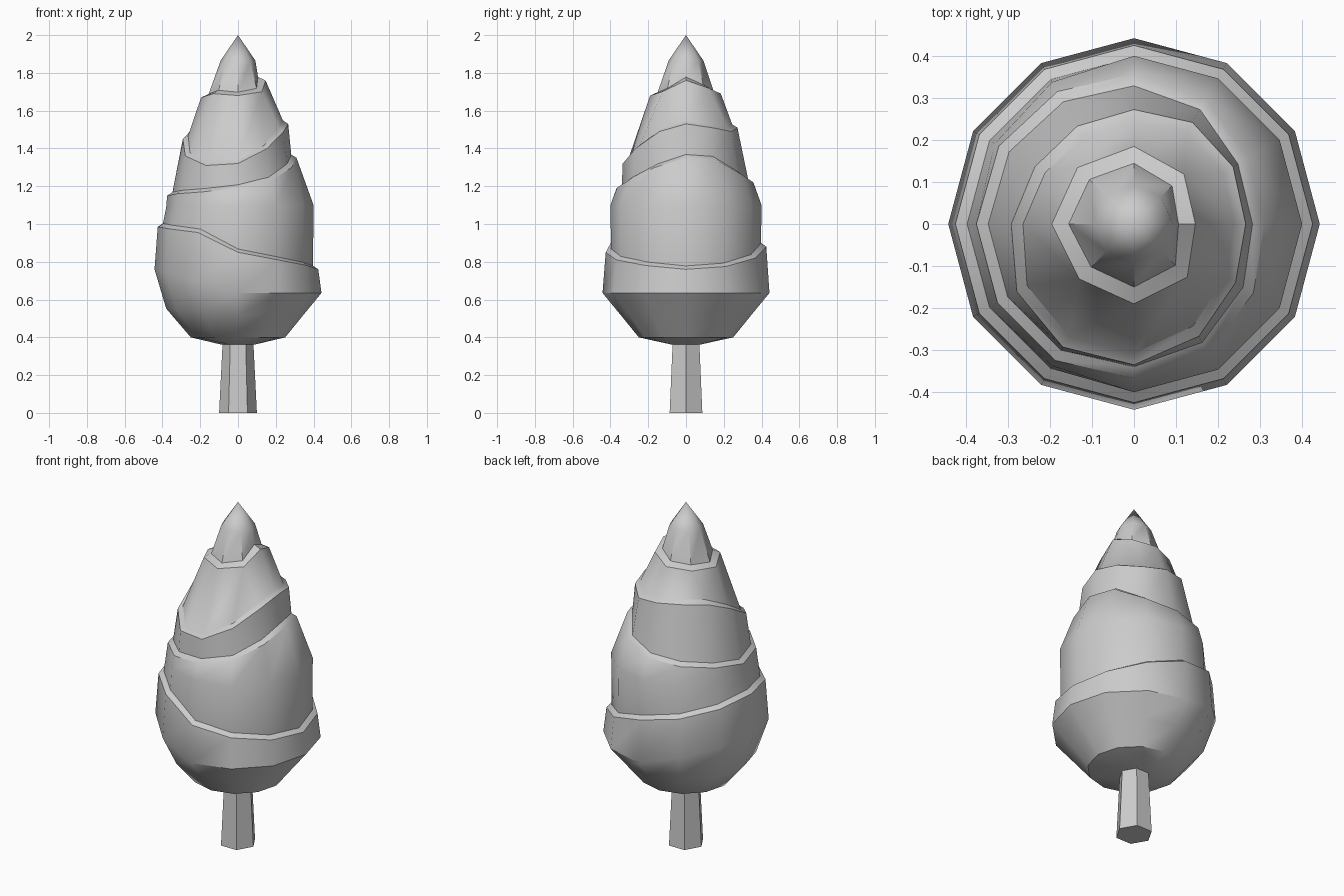
import bpy, bmesh
from math import cos, sin, pi, radians

if "Cube" in bpy.data.objects:
    bpy.data.objects.remove(bpy.data.objects["Cube"])


def ring(bm, n, fn):
    """Ring of n vertices; fn(index, angle) gives (radius, z)."""
    out = []
    for i in range(n):
        a = 2 * pi * i / n
        r, z = fn(i, a)
        out.append(bm.verts.new((r * cos(a), r * sin(a), z)))
    return out


def bridge(bm, lo, hi):
    """Join two rings; the upper one may have fewer sides."""
    n, m = len(lo), len(hi)
    for i in range(n):
        j, k = round(i * m / n), round((i + 1) * m / n)
        quad = [lo[i], lo[(i + 1) % n], hi[k % m], hi[j % m]]
        bm.faces.new(list(dict.fromkeys(quad)))


def finish(bm, name):
    bmesh.ops.recalc_face_normals(bm, faces=bm.faces)
    me = bpy.data.meshes.new(name)
    bm.to_mesh(me)
    bm.free()
    ob = bpy.data.objects.new(name, me)
    bpy.context.collection.objects.link(ob)
    bpy.ops.object.select_all(action='DESELECT')
    ob.select_set(True)
    bpy.context.view_layer.objects.active = ob
    bpy.ops.object.shade_smooth_by_angle(angle=radians(38))


# Trunk: tapered hexagonal post
bm = bmesh.new()
low = ring(bm, 6, lambda i, a: (0.10, 0.0))
top = ring(bm, 6, lambda i, a: (0.08, 0.40))
bridge(bm, low, top)
bm.faces.new(low)
bm.faces.new(top)
finish(bm, "trunk")

# Uneven rim heights of the clipped tiers, counter-clockwise from +x
rims = [
    [.76, .775, .82, .88, .92, .96, .985, .975, .955, .85, .81, .78],
    [1.35, 1.34, 1.26, 1.22, 1.20, 1.18, 1.15, 1.16, 1.17, 1.19, 1.23, 1.30],
    [1.53, 1.51, 1.49, 1.51, 1.52, 1.51, 1.45, 1.36, 1.31, 1.32, 1.40, 1.49],
    [1.76, 1.72, 1.69, 1.68, 1.67, 1.69, 1.68, 1.70],
]
# Rim radius as a function of rim height
radius = [
    lambda z: 0.425,
    lambda z: min(0.375, 0.40 - (z - 1.10) * 0.36),
    lambda z: 0.335 - (z - 1.32) * 0.33,
    lambda z: 0.19 - (z - 1.68) * 0.55,
]

# Foliage: one continuous stepped skin
bm = bmesh.new()
west = lambda a: max(0.0, -cos(a))
rings = [
    ring(bm, 6, lambda i, a: (0.09, 0.362)),
    ring(bm, 12, lambda i, a: (0.25, 0.40)),
    ring(bm, 12, lambda i, a: (0.345 + 0.035 * west(a), 0.517 + 0.035 * west(a))),
    ring(bm, 12, lambda i, a: (0.442, 0.635 + 0.125 * west(a))),
]
for t, (zs, rad) in enumerate(zip(rims, radius)):
    n = len(zs)
    if t == 1:  # bulge of the second tier
        rings.append(ring(bm, n, lambda i, a: (0.40 - 0.02 * west(a), min(1.10, zs[i] - 0.06))))
    step = 0.04 if t == 3 else 0.028
    rings.append(ring(bm, n, lambda i, a: (rad(zs[i]), zs[i])))
    rings.append(ring(bm, n, lambda i, a: (rad(zs[i]) - step, zs[i] + 0.018)))
rings.append(ring(bm, 8, lambda i, a: (0.092, 1.865)))

bm.faces.new(rings[0])
# First join widens, so it is bridged from the larger ring
bridge(bm, rings[1], rings[0])
for lo, hi in zip(rings[1:], rings[2:]):
    bridge(bm, lo, hi)
# Pointed tip
tip = bm.verts.new((0, 0, 2.0))
cap = rings[-1]
for i in range(8):
    bm.faces.new((cap[i], cap[(i + 1) % 8], tip))
finish(bm, "foliage")
